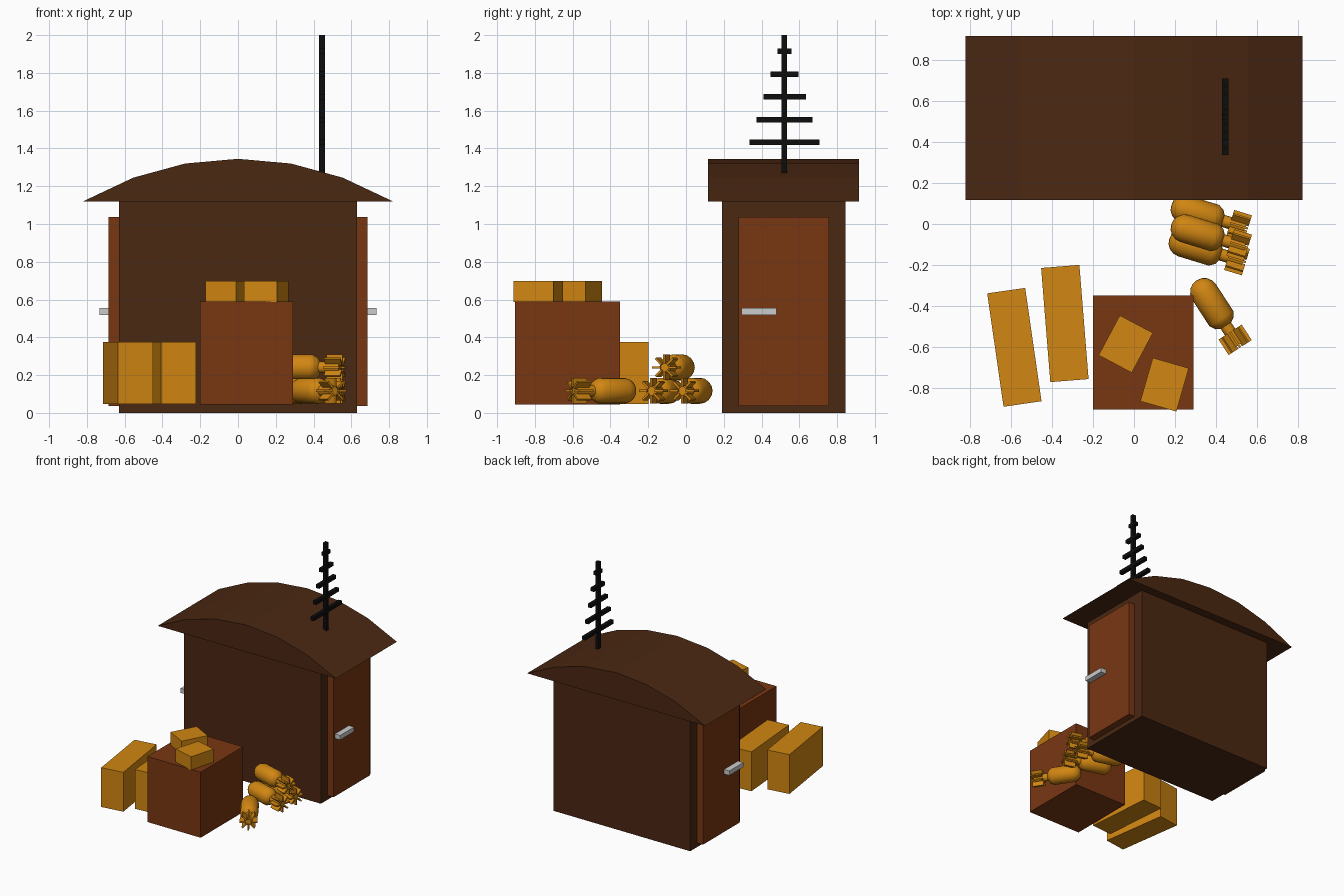
import bpy, bmesh, math
from mathutils import Matrix, Vector

if "Cube" in bpy.data.objects:
    bpy.data.objects.remove(bpy.data.objects["Cube"])


def mat(name, rgb):
    m = bpy.data.materials.new(name)
    m.diffuse_color = (*rgb, 1)
    m.use_nodes = True
    m.node_tree.nodes["Principled BSDF"].inputs["Base Color"].default_value = m.diffuse_color
    return m


DARK = mat("dark_brown", (0.07, 0.021, 0.006))
BROWN = mat("brown", (0.19, 0.038, 0.006))
OCHRE = mat("ochre", (0.64, 0.24, 0.006))
BLACK = mat("black", (0.004, 0.004, 0.004))


def finish(bm, name, material=None):
    bmesh.ops.recalc_face_normals(bm, faces=bm.faces)
    me = bpy.data.meshes.new(name)
    bm.to_mesh(me)
    bm.free()
    ob = bpy.data.objects.new(name, me)
    bpy.context.collection.objects.link(ob)
    if material:
        me.materials.append(material)
    return ob


def add_box(bm, center, size, rot=Matrix.Identity(4)):
    m = rot @ Matrix.Translation(center) @ Matrix.Diagonal((*size, 1))
    bmesh.ops.create_cube(bm, size=1, matrix=m)


def box(name, center, size, material=None, angle=0):
    bm = bmesh.new()
    add_box(bm, (0, 0, 0), size)
    ob = finish(bm, name, material)
    ob.location = center
    ob.rotation_euler.z = math.radians(angle)
    return ob


# Hut walls
box("hut_walls", (0, 0.517, 0.56), (1.26, 0.655, 1.12), DARK)

# Arched roof: solid profile extruded along y
half = [(0.28, 1.32), (0.555, 1.245), (0.82, 1.12)]
profile = [(-x, z) for x, z in reversed(half)] + [(0, 1.345)] + half
bm = bmesh.new()
face = bm.faces.new([bm.verts.new((x, 0.117, z)) for x, z in profile])
ext = bmesh.ops.extrude_face_region(bm, geom=[face])
bmesh.ops.translate(bm, vec=(0, 0.8, 0),
                    verts=[v for v in ext["geom"] if isinstance(v, bmesh.types.BMVert)])
finish(bm, "roof", DARK)

# Doors and handles on both ends
for side, s in (("right", 1), ("left", -1)):
    box(side + "_door", (s * 0.655, 0.517, 0.536), (0.062, 0.48, 1.0), BROWN)
    box(side + "_door_handle", (s * 0.708, 0.387, 0.537), (0.052, 0.184, 0.038))

# Antenna: mast with shrinking crossbars
bm = bmesh.new()
add_box(bm, (0.445, 0.52, 1.635), (0.03, 0.028, 0.73))
for i, w in enumerate((0.372, 0.298, 0.224, 0.148, 0.074)):
    add_box(bm, (0.445, 0.522, 1.432 + i * 0.1205), (0.03, w, 0.03))
finish(bm, "antenna", BLACK)

# Crates
box("large_crate", (0.045, -0.627, 0.317), (0.49, 0.556, 0.545), BROWN)
for i, (x, y, a) in enumerate(((-0.04, -0.585, -28), (0.149, -0.783, -16))):
    box(f"small_box_{i + 1}", (x, y, 0.643), (0.183, 0.22, 0.112), OCHRE, a)
for i, (x, y, a) in enumerate(((-0.583, -0.601, 8.2), (-0.337, -0.485, 4.6))):
    box(f"long_box_{i + 1}", (x, y, 0.211), (0.187, 0.558, 0.327), OCHRE, a)


# Finned shells: lathed body, nose at the origin, tail along +x
def shell(name, nose, angle):
    prof = [(0, 0), (0.004, 0.026), (0.018, 0.048), (0.04, 0.063), (0.065, 0.069),
            (0.222, 0.069), (0.25, 0.052), (0.262, 0.03), (0.375, 0.03), (0.375, 0)]
    bm = bmesh.new()
    vs = [bm.verts.new((x, 0, r)) for x, r in prof]
    es = [bm.edges.new(p) for p in zip(vs, vs[1:])]
    bmesh.ops.spin(bm, geom=vs + es, cent=(0, 0, 0), axis=(1, 0, 0),
                   angle=math.tau, steps=16, use_duplicate=False)
    bmesh.ops.remove_doubles(bm, verts=bm.verts, dist=0.0005)
    # Tail fins
    for k in range(8):
        add_box(bm, (0.345, 0, 0.044), (0.09, 0.011, 0.046),
                Matrix.Rotation(k * math.tau / 8, 4, 'X'))
    ob = finish(bm, name, OCHRE)
    ob.location = nose
    ob.rotation_euler.z = math.radians(angle)
    bpy.ops.object.select_all(action='DESELECT')
    ob.select_set(True)
    bpy.context.view_layer.objects.active = ob
    bpy.ops.object.shade_smooth_by_angle(angle=math.radians(35))


shell("stacked_shell_back", (0.182, 0.092, 0.117), -17)
shell("stacked_shell_front", (0.172, -0.072, 0.117), -17)
shell("stacked_shell_top", (0.182, -0.002, 0.241), -17)
shell("loose_shell", (0.305, -0.275, 0.117), -57)
